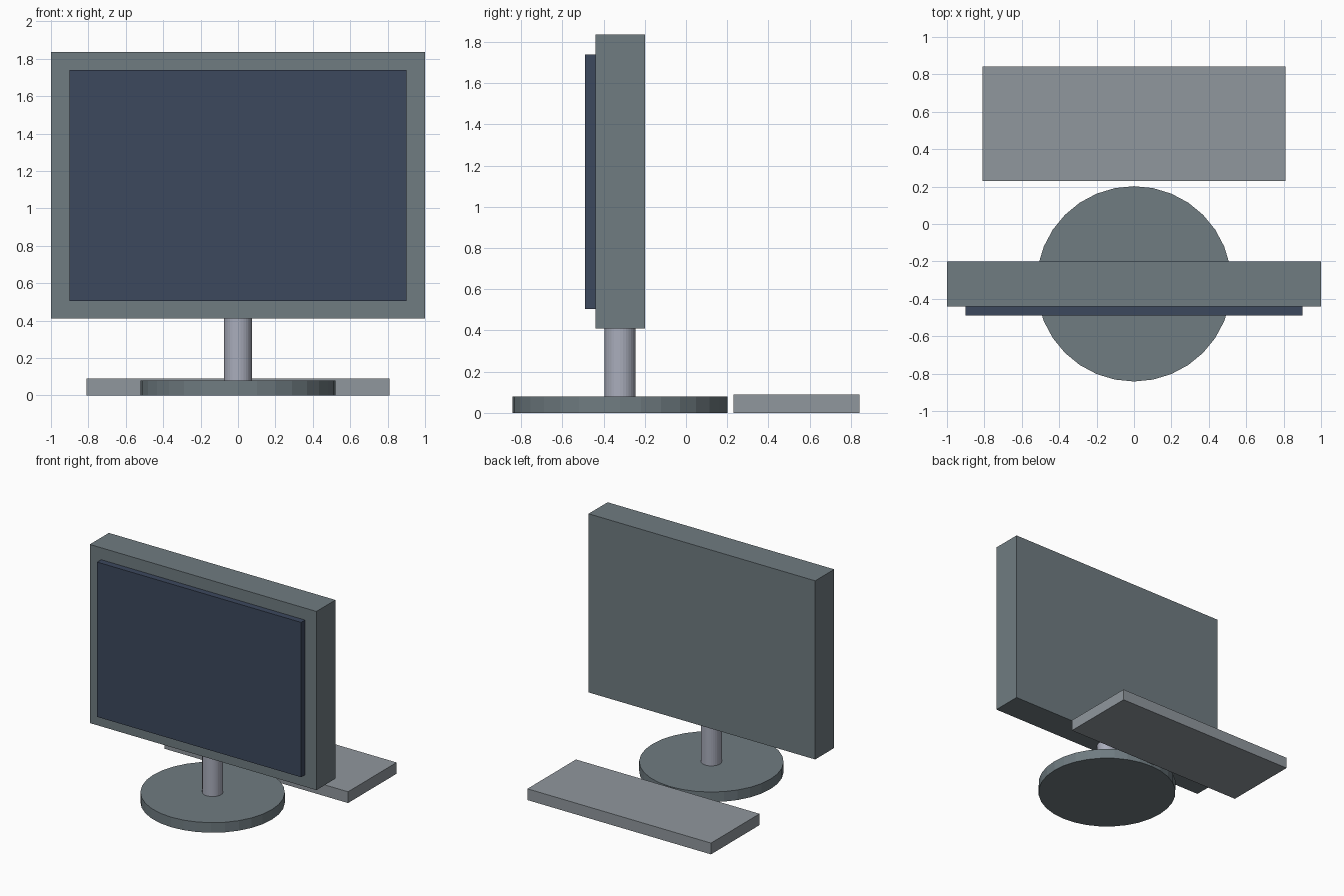
import bpy

if "Cube" in bpy.data.objects:
    bpy.data.objects.remove(bpy.data.objects["Cube"])


def material(name, rgb):
    mat = bpy.data.materials.new(name)
    mat.diffuse_color = (*rgb, 1.0)
    mat.use_nodes = True
    mat.node_tree.nodes["Principled BSDF"].inputs["Base Color"].default_value = mat.diffuse_color
    return mat


def box(name, lo, hi, mat):
    centre = [(a + b) / 2 for a, b in zip(lo, hi)]
    bpy.ops.mesh.primitive_cube_add(size=1, location=centre)
    obj = bpy.context.object
    obj.name = name
    obj.scale = [b - a for a, b in zip(lo, hi)]
    bpy.ops.object.transform_apply(location=False, rotation=False, scale=True)
    obj.data.materials.append(mat)
    return obj


def disc(name, radius, y, z0, z1, mat):
    bpy.ops.mesh.primitive_cylinder_add(
        vertices=32, radius=radius, depth=z1 - z0, location=(0, y, (z0 + z1) / 2))
    obj = bpy.context.object
    obj.name = name
    obj.data.materials.append(mat)
    return obj


casing = material("casing_grey", (0.16, 0.20, 0.22))
glass = material("screen_blue", (0.045, 0.065, 0.11))
metal = material("neck_metal", (0.40, 0.42, 0.50))
keys = material("keyboard_grey", (0.28, 0.31, 0.34))

STAND_Y = -0.32

# Monitor housing and raised screen panel
box("monitor_housing", (-1, -0.44, 0.41), (1, -0.20, 1.835), casing)
box("screen", (-0.9, -0.49, 0.505), (0.9, -0.44, 1.74), glass)

# Round stand
disc("stand_neck", 0.075, STAND_Y, 0.08, 0.41, metal)
disc("stand_base", 0.522, STAND_Y, 0.0, 0.08, casing)

# Slab keyboard lying behind the stand
box("keyboard", (-0.81, 0.23, 0.0), (0.81, 0.842, 0.09), keys)
